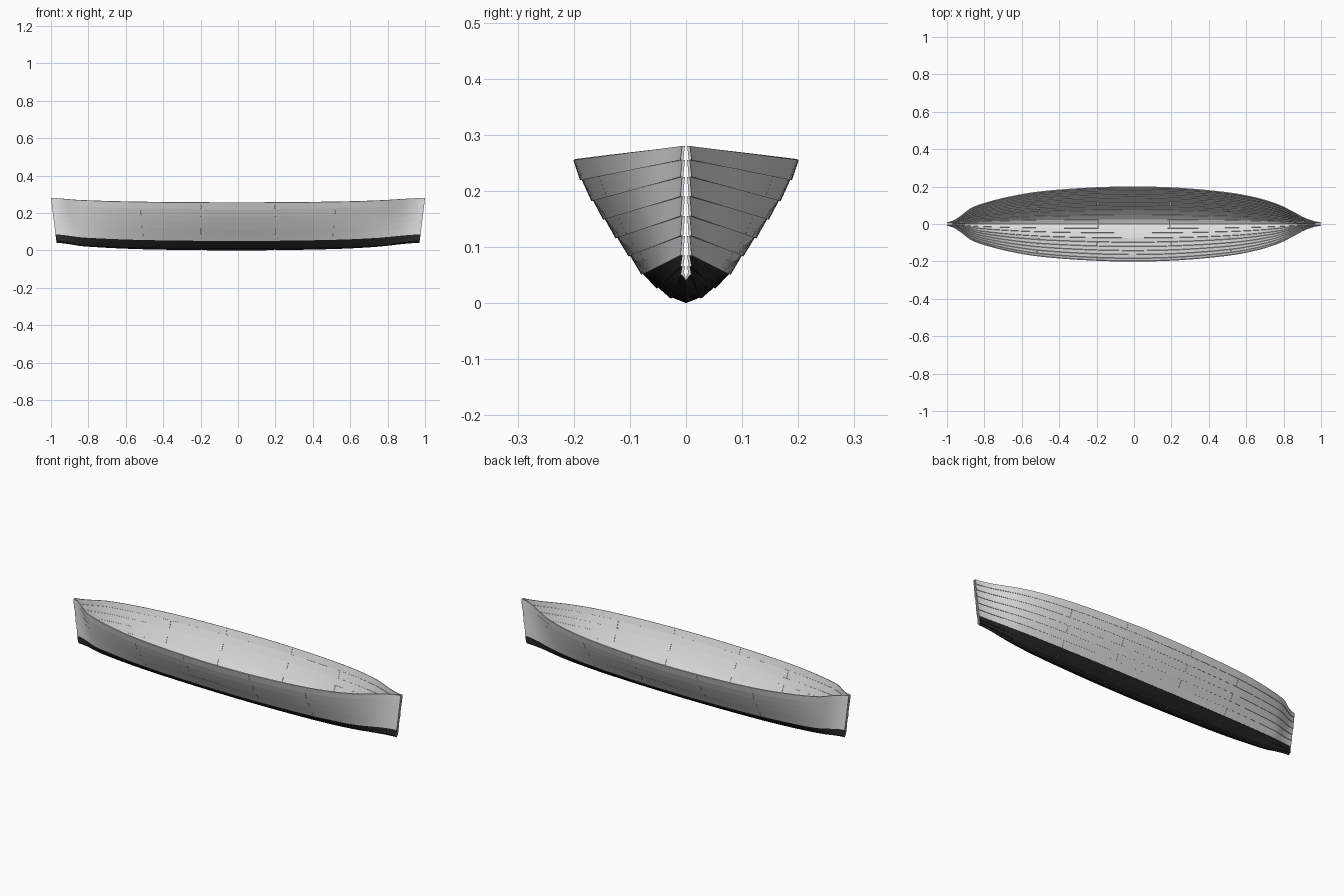
import bpy, bmesh, math

cube = bpy.data.objects.get("Cube")
if cube:
    bpy.data.objects.remove(cube, do_unlink=True)


def material(name, v):
    m = bpy.data.materials.new(name)
    m.use_nodes = True
    m.diffuse_color = (v, v, v, 1)
    node = m.node_tree.nodes["Principled BSDF"]
    node.inputs["Base Color"].default_value = (v, v, v, 1)
    node.inputs["Roughness"].default_value = 0.6
    return m


LIGHT = material("light grey", 0.75)
DARK = material("black bottom paint", 0.02)

# Fullness of the hull along its length: 1 amidships, 0 at the stems
FULL = [(-1, 0), (-0.97, 0.05), (-0.93, 0.18), (-0.87, 0.41), (-0.77, 0.59),
        (-0.65, 0.74), (-0.5, 0.865), (-0.25, 0.965), (0, 1), (0.25, 0.96),
        (0.5, 0.84), (0.65, 0.7), (0.77, 0.51), (0.85, 0.31), (0.92, 0.12), (1, 0)]

# Plank edges from keel to gunwale: half width amidships, height amidships, height at stem
EDGES = [(0, 0, 0.04), (0.025, 0.01, 0.05), (0.05, 0.028, 0.065),
         (0.077, 0.052, 0.085), (0.1, 0.085, 0.12), (0.123, 0.117, 0.155),
         (0.145, 0.15, 0.19), (0.166, 0.183, 0.225), (0.186, 0.22, 0.255),
         (0.201, 0.255, 0.28)]
THICK, LAP, STEM = 0.005, 0.003, 0.007


def slope(i):
    if i in (0, len(FULL) - 1):
        return 0.0
    (x0, y0), (x1, y1) = FULL[i - 1], FULL[i + 1]
    return (y1 - y0) / (x1 - x0)


def fullness(u):
    """Smooth curve through the fullness points."""
    i = max(k for k in range(len(FULL) - 1) if FULL[k][0] <= u)
    (x0, y0), (x1, y1) = FULL[i], FULL[i + 1]
    h = x1 - x0
    t = (u - x0) / h
    s = t * t * (3 - 2 * t)
    return (y0 + (y1 - y0) * s + h * slope(i) * t * (1 - t) ** 2
            - h * slope(i + 1) * t * t * (1 - t))


def edge_point(j, u):
    width, mid, end = EDGES[j]
    f = fullness(u)
    x = u * (0.97 + 0.03 * (end - 0.04) / 0.24)   # raked stems
    y = width * f + (STEM * (1 - f) if j else 0)
    return x, y, mid + (end - mid) * (1 - f)


def plank_ring(j, u):
    """Four corners of a plank: outer low, outer high, inner high, inner low."""
    xa, ya, za = edge_point(j, u)
    xb, yb, zb = edge_point(j + 1, u)
    length = math.hypot(yb - ya, zb - za)
    ny, nz = (zb - za) / length, (ya - yb) / length
    lap = LAP if j else 0
    corners = [(xa, ya, za, lap), (xb, yb, zb, 0),
               (xb, yb, zb, -THICK), (xa, ya, za, lap - THICK)]
    return [(x, max(0, y + ny * o), z + nz * o) for x, y, z, o in corners]


def build_strake(name, j):
    bm = bmesh.new()
    joints = [-0.52, 0.52] if j % 2 else [-0.2, 0.2]
    breaks = [-1] + joints + [1]
    gap = 0.0006
    for a, b in zip(breaks, breaks[1:]):
        a += gap if a > -1 else 0
        b -= gap if b < 1 else 0
        n = max(8, round((b - a) * 40))
        rings = [[bm.verts.new(p) for p in plank_ring(j, a + (b - a) * i / n)]
                 for i in range(n + 1)]
        for r, s in zip(rings, rings[1:]):
            for k in range(4):
                m = (k + 1) % 4
                face = bm.faces.new((r[k], s[k], s[m], r[m]))
                # Bottom paint covers only the outside of the lowest planks
                face.material_index = 1 if j < 3 and k in (0, 3) else 0
        for ring in (rings[0], rings[-1]):
            cap = bm.faces.new(ring)
            cap.material_index = 0
    bmesh.ops.recalc_face_normals(bm, faces=bm.faces)
    mesh = bpy.data.meshes.new(name)
    bm.to_mesh(mesh)
    bm.free()
    mesh.materials.append(LIGHT)
    mesh.materials.append(DARK)
    ob = bpy.data.objects.new(name, mesh)
    bpy.context.collection.objects.link(ob)
    bpy.ops.object.select_all(action='DESELECT')
    ob.select_set(True)
    bpy.context.view_layer.objects.active = ob
    bpy.ops.object.shade_smooth_by_angle(angle=math.radians(30))
    # Matching plank on the other side of the hull
    mirror = ob.modifiers.new("other_side", 'MIRROR')
    mirror.use_axis = (False, True, False)
    mirror.use_mirror_merge = False
    return ob


# Overlapping hull planks, keel to gunwale
for j in range(len(EDGES) - 1):
    label = "bottom_strake" if j < 3 else "side_strake"
    build_strake(f"{label}_{j + 1}", j)
